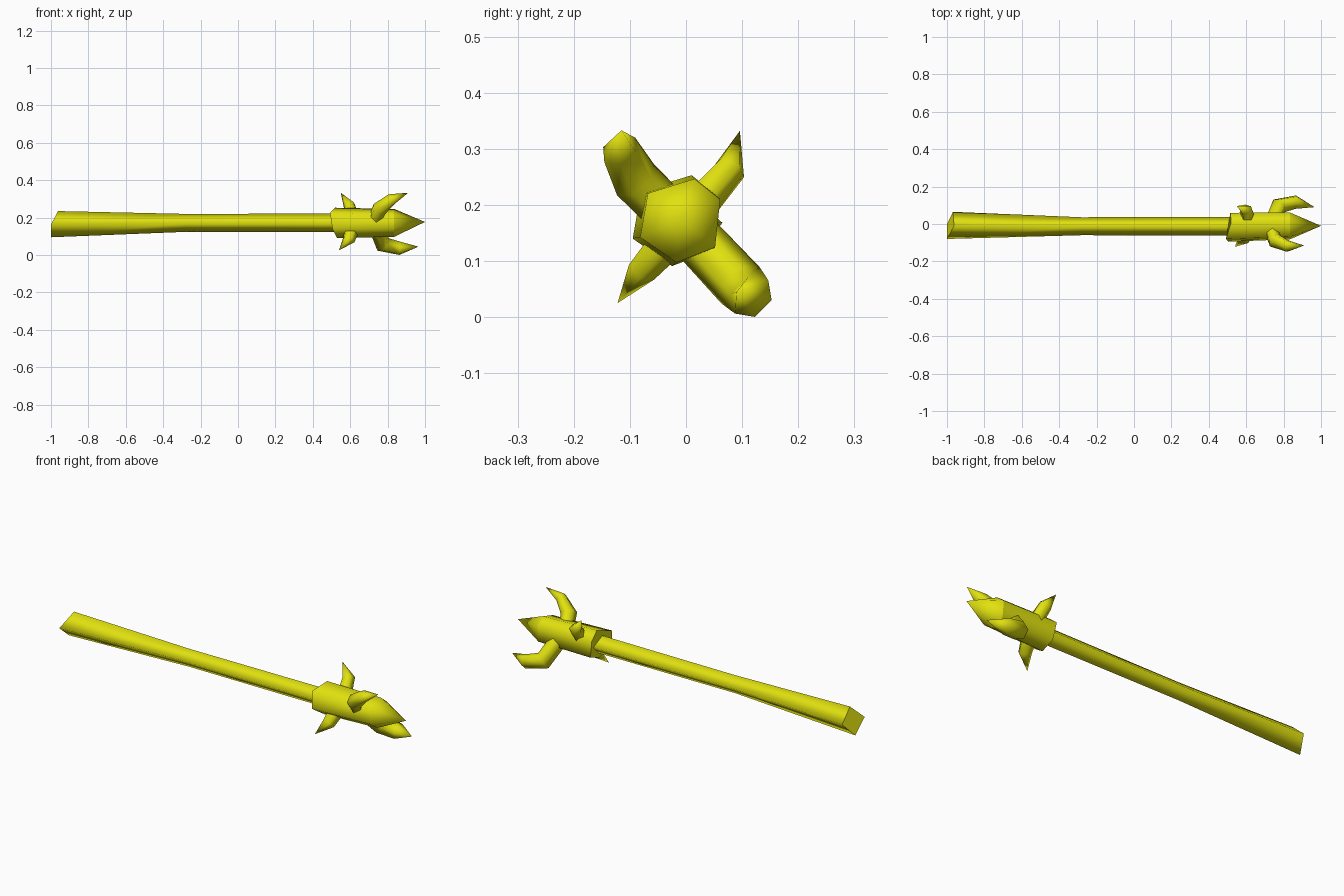
import bpy, bmesh, math
from mathutils import Vector

if "Cube" in bpy.data.objects:
    bpy.data.objects.remove(bpy.data.objects["Cube"])

mat = bpy.data.materials.new("yellow")
mat.diffuse_color = (0.75, 0.75, 0.005, 1)
mat.use_nodes = True
mat.node_tree.nodes["Principled BSDF"].inputs["Base Color"].default_value = mat.diffuse_color


def loft(name, rings, tip=None):
    """Skin rings of points, cap the ends, optionally close to a tip."""
    bm = bmesh.new()
    vs = [[bm.verts.new(p) for p in r] for r in rings]
    n = len(vs[0])
    sides = []
    for a, b in zip(vs, vs[1:]):
        for i in range(n):
            j = (i + 1) % n
            sides.append(bm.faces.new((a[i], a[j], b[j], b[i])))
    bm.faces.new(vs[0])
    if tip:
        t = bm.verts.new(tip)
        for i in range(n):
            sides.append(bm.faces.new((vs[-1][i], vs[-1][(i + 1) % n], t)))
    else:
        bm.faces.new(vs[-1])
    for f in sides:
        f.smooth = True
    bmesh.ops.recalc_face_normals(bm, faces=bm.faces)
    me = bpy.data.meshes.new(name)
    bm.to_mesh(me)
    bm.free()
    me.materials.append(mat)
    ob = bpy.data.objects.new(name, me)
    bpy.context.collection.objects.link(ob)
    return ob


def horn(name, path, widths, depths, side, n=6):
    """Curved horn: rings across the path, ending in a point."""
    pts = [Vector(p) for p in path]
    side = Vector(side).normalized()
    rings = []
    for k in range(len(pts) - 1):
        d = (pts[k + 1] - pts[max(k - 1, 0)]).normalized()
        s = (side - d * side.dot(d)).normalized()
        u = d.cross(s)
        rings.append([pts[k] + s * widths[k] * math.cos(2 * math.pi * i / n)
                      + u * depths[k] * math.sin(2 * math.pi * i / n) for i in range(n)])
    return loft(name, rings, pts[-1])


# four-sided shaft with a slanted, flared butt
butt = [(-.962, -.01, .235), (-.968, .065, .168), (-1, 0, .095), (-1, -.08, .163)]


def diamond(x, r):
    return [(x, -.012, .172 + r), (x, -.012 + r, .172), (x, -.012, .172 - r), (x, -.012 - r, .172)]


loft("shaft", [butt, diamond(-.28, .048), diamond(.56, .05)])

# six-sided collar with a slightly uneven back edge, running into the spear point
hexa = [(.01, .253), (.06, .213), (.05, .12), (-.025, .091), (-.095, .14), (-.08, .225)]
back_x = [.52, .515, .53, .53, .505, .492]
back = [(x, y, z) for x, (y, z) in zip(back_x, hexa)]
front = [(.835, -.008 + (y + .015) * .92, .172 + (z - .172) * .92) for y, z in hexa]
loft("collar", [back, front])
loft("spear_point", [front], (1.0, -.01, .177))

# two large forward-curving horns
horn("upper_horn", [(.73, -.03, .185), (.755, -.09, .245), (.82, -.118, .298), (.91, -.115, .333)],
     (.042, .043, .036), (.035, .04, .029), (0, 1, 1))
horn("lower_horn", [(.74, .01, .15), (.775, .097, .057), (.865, .117, .036), (.965, .09, .045)],
     (.045, .047, .042), (.042, .044, .034), (0, 1, 1))

# two small backward-leaning spikes
horn("upper_spike", [(.61, .025, .205), (.597, .078, .265), (.55, .096, .332)],
     (.035, .03), (.038, .034), (0, 1, -1), 5)
horn("lower_spike", [(.605, -.035, .135), (.592, -.078, .085), (.54, -.122, .025)],
     (.035, .028), (.042, .036), (0, 1, -1), 5)
